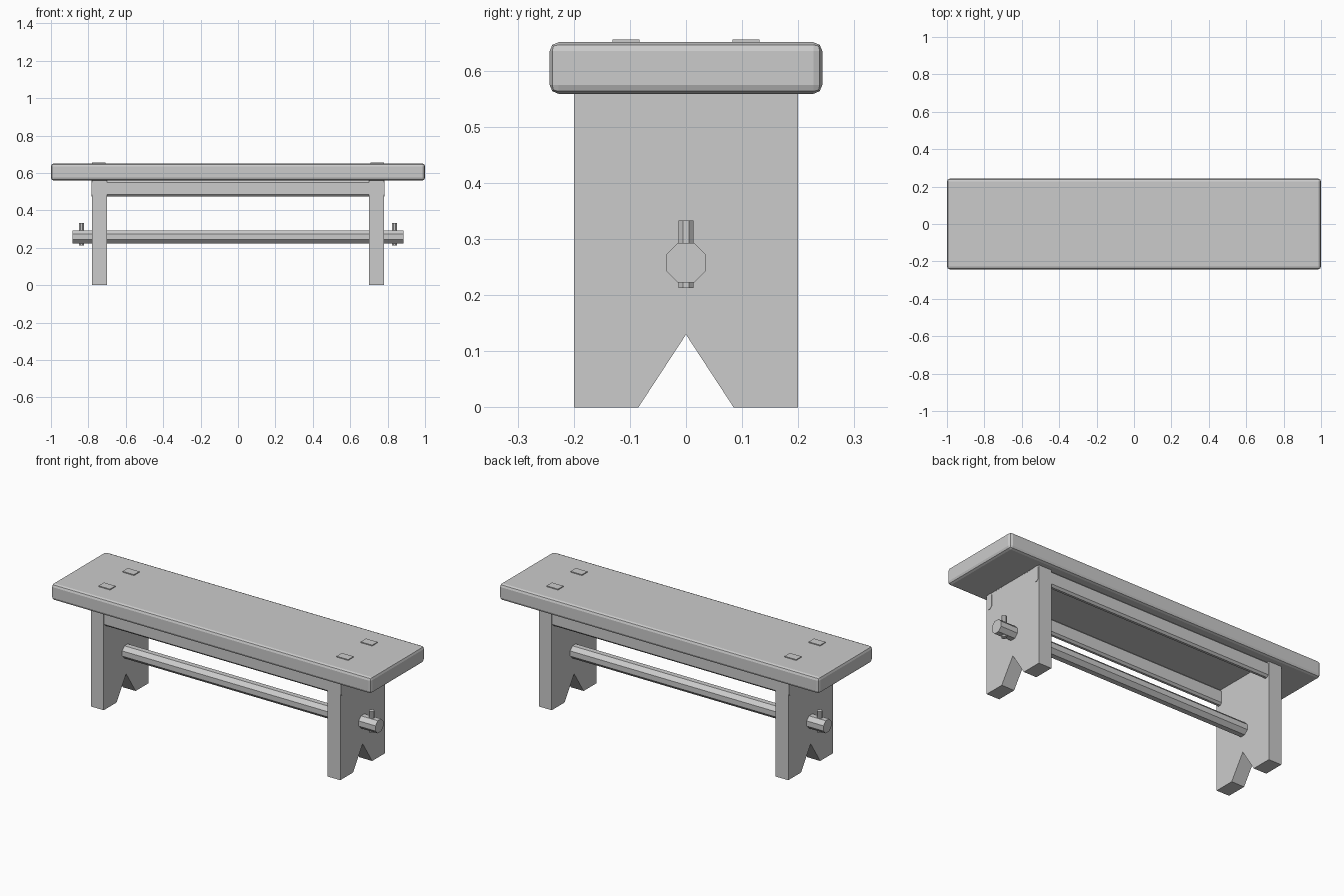
import bpy, bmesh
from math import pi
from mathutils import Matrix

if "Cube" in bpy.data.objects:
    bpy.data.objects.remove(bpy.data.objects["Cube"])


def finish(name, bm):
    bmesh.ops.recalc_face_normals(bm, faces=bm.faces)
    me = bpy.data.meshes.new(name)
    bm.to_mesh(me)
    bm.free()
    ob = bpy.data.objects.new(name, me)
    bpy.context.collection.objects.link(ob)
    return ob


def box(name, center, size, bevel=0, segments=1, lengthwise_only=False):
    bm = bmesh.new()
    bmesh.ops.create_cube(bm, size=1, matrix=Matrix.Translation(center) @ Matrix.Diagonal((*size, 1)))
    if bevel:
        edges = [e for e in bm.edges if not lengthwise_only
                 or abs(e.verts[0].co.x - e.verts[1].co.x) > 0.01]
        bmesh.ops.bevel(bm, geom=edges, offset=bevel, segments=segments,
                        profile=0.5, affect='EDGES')
    return finish(name, bm)


def octagon_bar(name, center, apothem, length, axis):
    bm = bmesh.new()
    turn = Matrix.Rotation(pi / 2, 4, 'Y') if axis == 'X' else Matrix.Identity(4)
    r = apothem / 0.92388
    bmesh.ops.create_cone(bm, cap_ends=True, segments=8, radius1=r, radius2=r, depth=length,
                          matrix=Matrix.Translation(center) @ turn @ Matrix.Rotation(pi / 8, 4, 'Z'))
    return finish(name, bm)


def leg(name, x):
    # Board profile with a V notch, extruded through its thickness
    profile = [(-0.2, 0), (-0.085, 0), (0, 0.13), (0.085, 0), (0.2, 0), (0.2, 0.565), (-0.2, 0.565)]
    bm = bmesh.new()
    face = bm.faces.new([bm.verts.new((x - 0.04, y, z)) for y, z in profile])
    ext = bmesh.ops.extrude_face_region(bm, geom=[face])
    verts = [v for v in ext['geom'] if isinstance(v, bmesh.types.BMVert)]
    bmesh.ops.translate(bm, verts=verts, vec=(0.08, 0, 0))
    return finish(name, bm)


# Seat plank with softened edges
box("seat", (0, 0, 0.605), (2, 0.486, 0.092), 0.016, 2)

# Long stretcher through both legs
octagon_bar("stretcher", (0, 0, 0.258), 0.0355, 1.77, 'X')

# Rails under the seat
for side, s in (("front", -1), ("back", 1)):
    box(side + "_rail", (0, s * 0.179, 0.5165), (1.564, 0.035, 0.087), 0.011, 1, True)

# Legs, locking pegs and through tenons
for end, s in (("left", -1), ("right", 1)):
    leg(end + "_leg", s * 0.74)
    octagon_bar(end + "_peg", (s * 0.836, 0, 0.273), 0.0133, 0.121, 'Z')
    for side, t in (("front", -1), ("back", 1)):
        box(f"{end}_{side}_tenon", (s * 0.745, t * 0.107, 0.606), (0.072, 0.048, 0.1))
